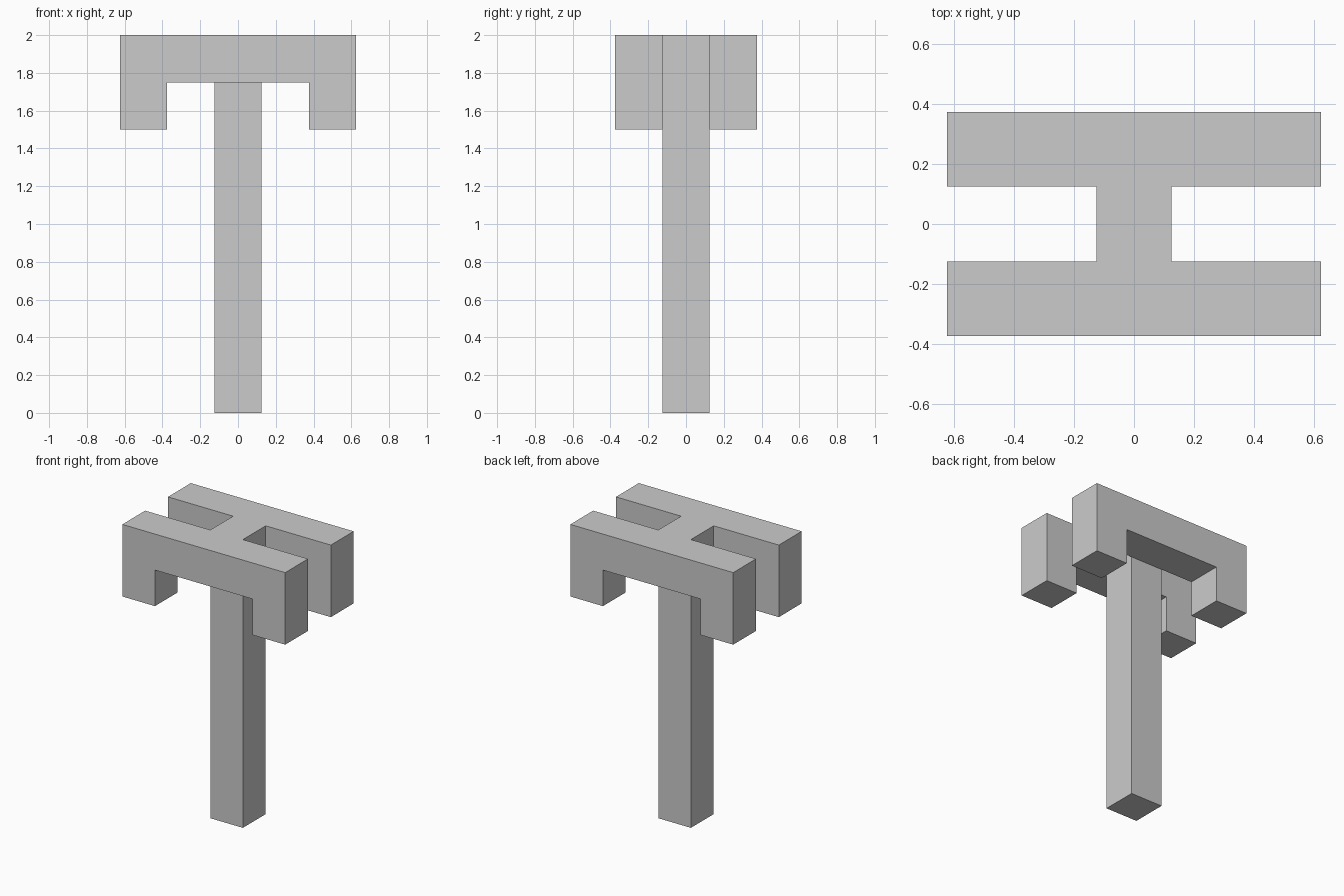
import bpy
import bmesh

if "Cube" in bpy.data.objects:
    bpy.data.objects.remove(bpy.data.objects["Cube"])

U = 0.125  # half the thickness of every bar


def extrude_profile(name, profile, y0, y1):
    """Extrude an (x, z) outline along y from y0 to y1."""
    bm = bmesh.new()
    face = bm.faces.new([bm.verts.new((x, y0, z)) for x, z in profile])
    moved = bmesh.ops.extrude_face_region(bm, geom=[face])["geom"]
    verts = [g for g in moved if isinstance(g, bmesh.types.BMVert)]
    bmesh.ops.translate(bm, verts=verts, vec=(0, y1 - y0, 0))
    bmesh.ops.recalc_face_normals(bm, faces=bm.faces[:])
    mesh = bpy.data.meshes.new(name)
    bm.to_mesh(mesh)
    bm.free()
    obj = bpy.data.objects.new(name, mesh)
    bpy.context.collection.objects.link(obj)
    return obj


# Square post, its top flush with the crossbars
extrude_profile("post", [(-U, 0), (U, 0), (U, 2), (-U, 2)], -U, U)

# Crossbars with downturned ends, one on each side of the post
half = [(3 * U, 1.75), (3 * U, 1.5), (5 * U, 1.5), (5 * U, 2)]
outline = half + [(-x, z) for x, z in reversed(half)]
for name, y in (("front_crossbar", -3 * U), ("back_crossbar", U)):
    extrude_profile(name, outline, y, y + 2 * U)
